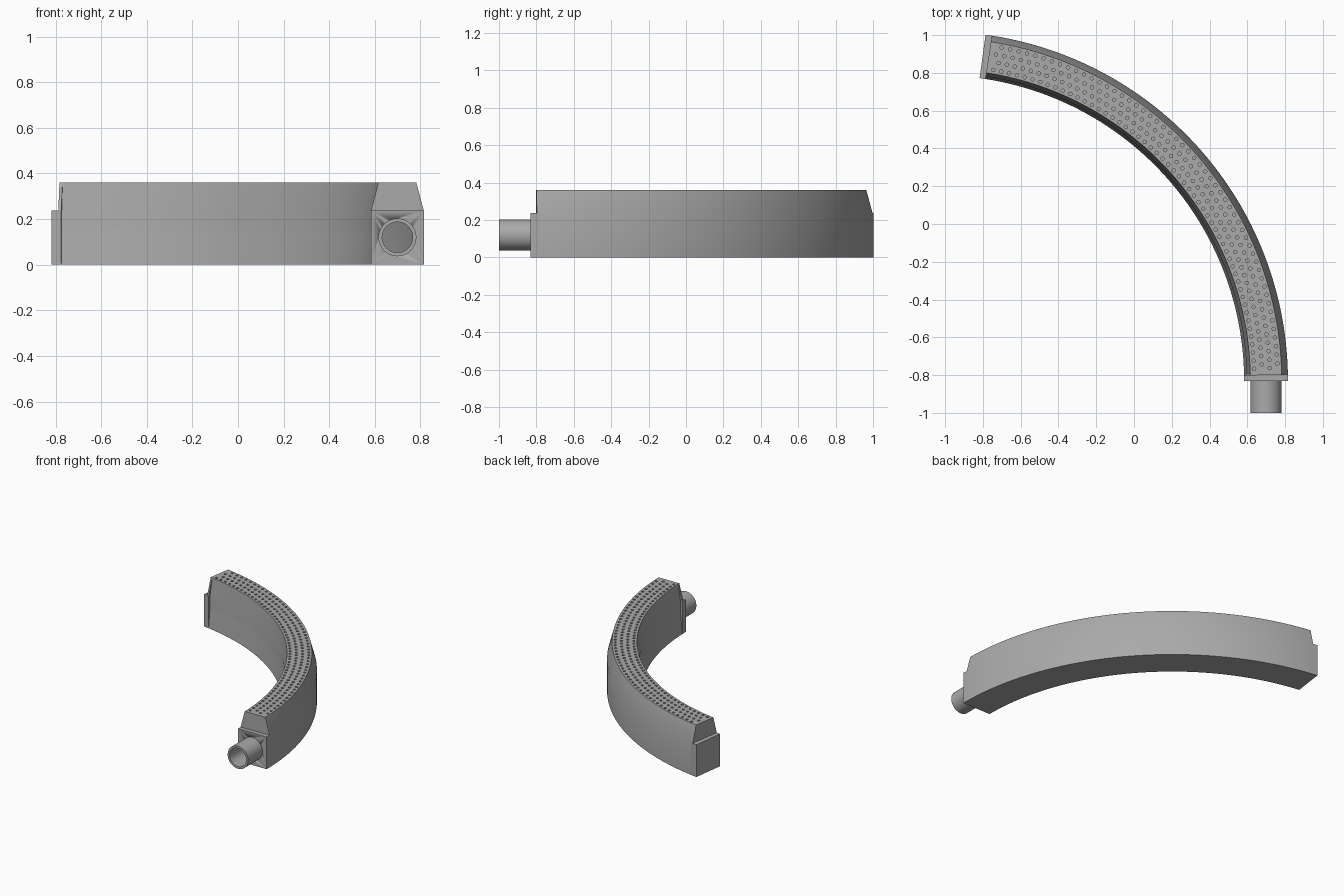
import bpy, bmesh
from math import sin, cos, pi, radians

if "Cube" in bpy.data.objects:
    bpy.data.objects.remove(bpy.data.objects["Cube"])

CX, CY, R = -1.036, -0.832, 1.619      # arc centre and inner radius
W, H, SHOULDER = 0.232, 0.36, 0.237    # section width, height, shoulder height
S, T = 0.033, 0.014                    # top inset on each side, wall thickness
END = radians(82.24)
LEDGE, CAP = 0.0185, 0.0265            # angles where the upper end and hollow start
ROWS, COLS, HOLE_R = 54, 4, 0.0095
PIPE_X, PIPE_Z, PIPE_R, BORE_R = 0.699, 0.12, 0.083, 0.067

metal = bpy.data.materials.new("grey_metal")
metal.use_nodes = True
metal.diffuse_color = (0.4, 0.4, 0.4, 1)
metal.node_tree.nodes["Principled BSDF"].inputs["Base Color"].default_value = metal.diffuse_color


def at(u, ang, z):
    """Point at distance u from the inner wall, along the arc."""
    return (CX + (R + u) * cos(ang), CY + (R + u) * sin(ang), z)


def finish(bm, name, recalc=True):
    bmesh.ops.remove_doubles(bm, verts=bm.verts, dist=0.00002)
    if recalc:
        bmesh.ops.recalc_face_normals(bm, faces=bm.faces)
    mesh = bpy.data.meshes.new(name)
    bm.to_mesh(mesh)
    bm.free()
    ob = bpy.data.objects.new(name, mesh)
    bpy.context.collection.objects.link(ob)
    mesh.materials.append(metal)
    bpy.ops.object.select_all(action="DESELECT")
    ob.select_set(True)
    bpy.context.view_layer.objects.active = ob
    bpy.ops.object.shade_smooth_by_angle(angle=radians(30))
    return ob


def bridge(bm, a, b):
    n = len(a)
    for i in range(n):
        j = (i + 1) % n
        bm.faces.new((a[i], a[j], b[j], b[i]))


def sweep(name, profile, start, stop, steps):
    """Carry a closed (u, z) profile along the arc."""
    bm = bmesh.new()
    rings = []
    for k in range(steps + 1):
        ang = start + (stop - start) * k / steps
        rings.append([bm.verts.new(at(u, ang, z)) for u, z in profile])
    for a, b in zip(rings, rings[1:]):
        bridge(bm, a, b)
    bm.faces.new(rings[0])
    bm.faces.new(rings[-1])
    return finish(bm, name)


def lathe(name, profile, sides=48):
    """Turn a closed (radius, y) profile about the pipe axis."""
    bm = bmesh.new()
    rings = []
    for k in range(sides):
        c, s = cos(2 * pi * k / sides), sin(2 * pi * k / sides)
        rings.append([bm.verts.new((PIPE_X + r * c, y, PIPE_Z + r * s)) for r, y in profile])
    for k in range(sides):
        bridge(bm, rings[k], rings[(k + 1) % sides])
    return finish(bm, name)


# Hollow curved channel, open at the top
channel = [(0, 0), (W, 0), (W, SHOULDER), (W - S, H), (W - S, H - T), (W - T, SHOULDER),
           (W - T, T), (T, T), (T, SHOULDER), (S, H - T), (S, H)]
sweep("curved_channel", channel, CAP, END - CAP, 2 * ROWS)

# End plates with a ledge, and the sloped caps above them
plate = [(0, 0), (W, 0), (W, SHOULDER), (0, SHOULDER)]
cap = [(0, SHOULDER), (W, SHOULDER), (W - S, H), (S, H)]
front_plate = sweep("front_end_plate", plate, 0, CAP, 1)
sweep("rear_end_plate", plate, END - CAP, END, 1)
sweep("front_end_cap", cap, LEDGE, CAP, 1)
sweep("rear_end_cap", cap, END - CAP, END - LEDGE, 1)

# Inlet pipe through the front plate
inner_end = CY + 0.046
lathe("inlet_pipe", [(PIPE_R, -1), (PIPE_R, inner_end), (BORE_R, inner_end), (BORE_R, -1)])
cutter = lathe("pipe_hole_cutter", [(0, -0.95), (PIPE_R, -0.95), (PIPE_R, -0.7), (0, -0.7)])
cutter.hide_render = True
cutter.hide_viewport = True
hole = front_plate.modifiers.new("pipe_hole", "BOOLEAN")
hole.operation, hole.solver, hole.object = "DIFFERENCE", "EXACT", cutter

# Perforated top, one pierced cell per hole, alternate columns staggered
bm = bmesh.new()
step = (END - 2 * CAP) / ROWS
cell_w = (W - 2 * S) / COLS


def pierced_cell(u, ang):
    corners = [(1, 0), (1, 1), (0, 1), (-1, 1), (-1, 0), (-1, -1), (0, -1), (1, -1)]
    rim = [(u + a * cell_w / 2, ang + b * step / 2) for a, b in corners]
    ring = [(u + HOLE_R * cos(k * pi / 4), ang + HOLE_R * sin(k * pi / 4) / (R + u)) for k in range(8)]
    loops = [[bm.verts.new(at(*p, z)) for p in pts]
             for pts, z in ((rim, H), (ring, H), (ring, H - T), (rim, H - T))]
    for a, b in zip(loops, loops[1:]):
        bridge(bm, a, b)


def plain_cell(u, a0, a1):
    lo, hi = u - cell_w / 2, u + cell_w / 2
    for z, order in ((H, 1), (H - T, -1)):
        pts = [(lo, a0), (hi, a0), (hi, a1), (lo, a1)][::order]
        bm.faces.new([bm.verts.new(at(*p, z)) for p in pts])


for col in range(COLS):
    u = S + (col + 0.5) * cell_w
    odd = col % 2
    for row in range(ROWS - odd):
        pierced_cell(u, CAP + (row + 0.5 + 0.5 * odd) * step)
    if odd:
        plain_cell(u, CAP, CAP + step / 2)
        plain_cell(u, END - CAP - step / 2, END - CAP)
finish(bm, "perforated_top", recalc=False)
